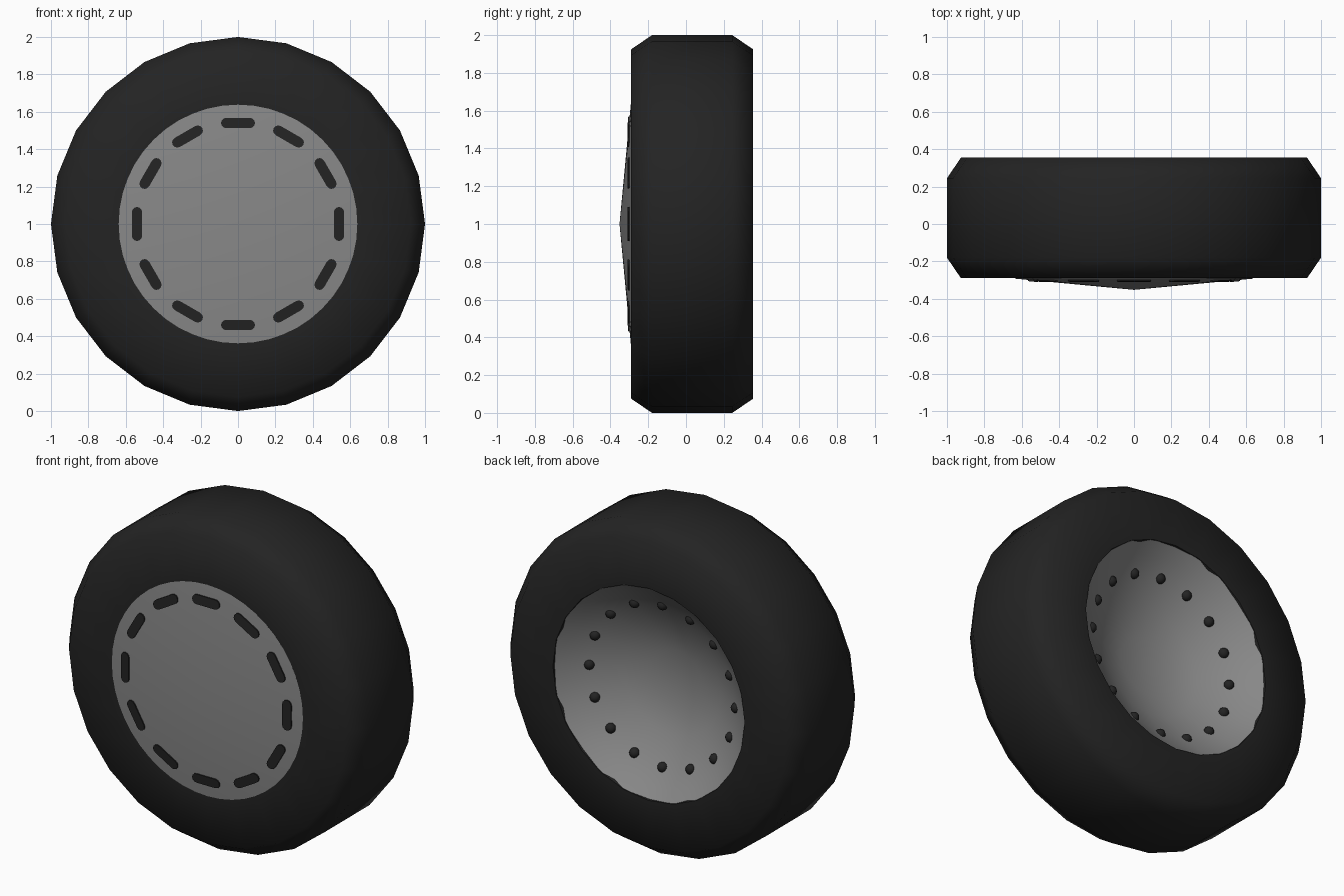
import bpy, bmesh, math
from mathutils import Vector

if "Cube" in bpy.data.objects:
    bpy.data.objects.remove(bpy.data.objects["Cube"])


def material(name, rgb):
    m = bpy.data.materials.new(name)
    m.diffuse_color = (*rgb, 1)
    m.use_nodes = True
    m.node_tree.nodes["Principled BSDF"].inputs["Base Color"].default_value = m.diffuse_color
    return m


RUBBER = material("black rubber", (0.017, 0.017, 0.017))
METAL = material("grey metal", (0.25, 0.25, 0.25))


def around(a, r, y):
    """Point on the wheel: angle from the top, radius, depth."""
    return Vector((r * math.sin(a), y, 1 + r * math.cos(a)))


def finish(bm, name, mat, smooth=None):
    bmesh.ops.recalc_face_normals(bm, faces=bm.faces)
    me = bpy.data.meshes.new(name)
    bm.to_mesh(me)
    bm.free()
    me.materials.append(mat)
    ob = bpy.data.objects.new(name, me)
    bpy.context.collection.objects.link(ob)
    if smooth:
        bpy.ops.object.select_all(action='DESELECT')
        ob.select_set(True)
        bpy.context.view_layer.objects.active = ob
        bpy.ops.object.shade_smooth_by_angle(angle=math.radians(smooth))
    return ob


def revolve(name, profile, n, mat, loop, smooth):
    """Spin a (radius, depth) profile about the wheel axle."""
    bm = bmesh.new()
    rings = []
    for r, y in profile:
        if r == 0:
            rings.append([bm.verts.new(around(0, 0, y))] * n)
        else:
            rings.append([bm.verts.new(around(math.tau * i / n, r, y)) for i in range(n)])
    pairs = list(zip(rings, rings[1:])) + ([(rings[-1], rings[0])] if loop else [])
    for p, q in pairs:
        for i in range(n):
            j = (i + 1) % n
            bm.faces.new(list(dict.fromkeys((p[i], p[j], q[j], q[i]))))
    return finish(bm, name, mat, smooth)


# tyre with bevelled shoulders
revolve("tyre", [(0.63, -0.29), (0.925, -0.29), (1, -0.18), (1, 0.245),
                 (0.925, 0.355), (0.64, 0.355), (0.63, 0.3)], 24, RUBBER, True, 60)

# shallow cone hub cap on the front
revolve("hub_cap", [(0, -0.352), (0.638, -0.292), (0.62, -0.27), (0, -0.27)],
        48, METAL, False, 30)

# bowl-shaped rim on the back
revolve("rear_rim_bowl", [(0, 0.08), (0.17, 0.09), (0.33, 0.135), (0.49, 0.225),
                          (0.58, 0.29), (0.648, 0.352), (0.66, 0.33), (0.5, 0.16),
                          (0, 0.04)], 16, METAL, False, 50)

# dark rounded slots round the hub cap
bm = bmesh.new()
slope = 0.06 / 0.638
for k in range(12):
    a = math.tau * k / 12
    rad = Vector((math.sin(a), 0, math.cos(a)))
    tan = Vector((math.cos(a), 0, -math.sin(a)))
    up = (rad + Vector((0, slope, 0))).normalized()
    mid = around(a, 0.54, -0.352 + slope * 0.54)
    layers = []
    for lift in (0.003, -0.005):
        ring = []
        for end in (1, -1):
            for s in range(7):
                t = math.pi * (s / 6 - 0.5)
                u = end * (0.063 + 0.028 * math.cos(t))
                v = end * 0.028 * math.sin(t)
                ring.append(bm.verts.new(mid + tan * u + up * v + Vector((0, lift - 0.002, 0))))
        layers.append(ring)
    f, b = layers
    bm.faces.new(f)
    bm.faces.new(b)
    for i in range(len(f)):
        j = (i + 1) % len(f)
        bm.faces.new((f[i], f[j], b[j], b[i]))
finish(bm, "hub_cap_slots", RUBBER)

# small round studs round the rear bowl
bm = bmesh.new()
for k in range(16):
    ball = bmesh.ops.create_uvsphere(bm, u_segments=12, v_segments=8, radius=0.03)
    bmesh.ops.translate(bm, verts=ball["verts"],
                        vec=around(math.tau * k / 16, 0.49, 0.222))
finish(bm, "rear_studs", RUBBER, 40)
